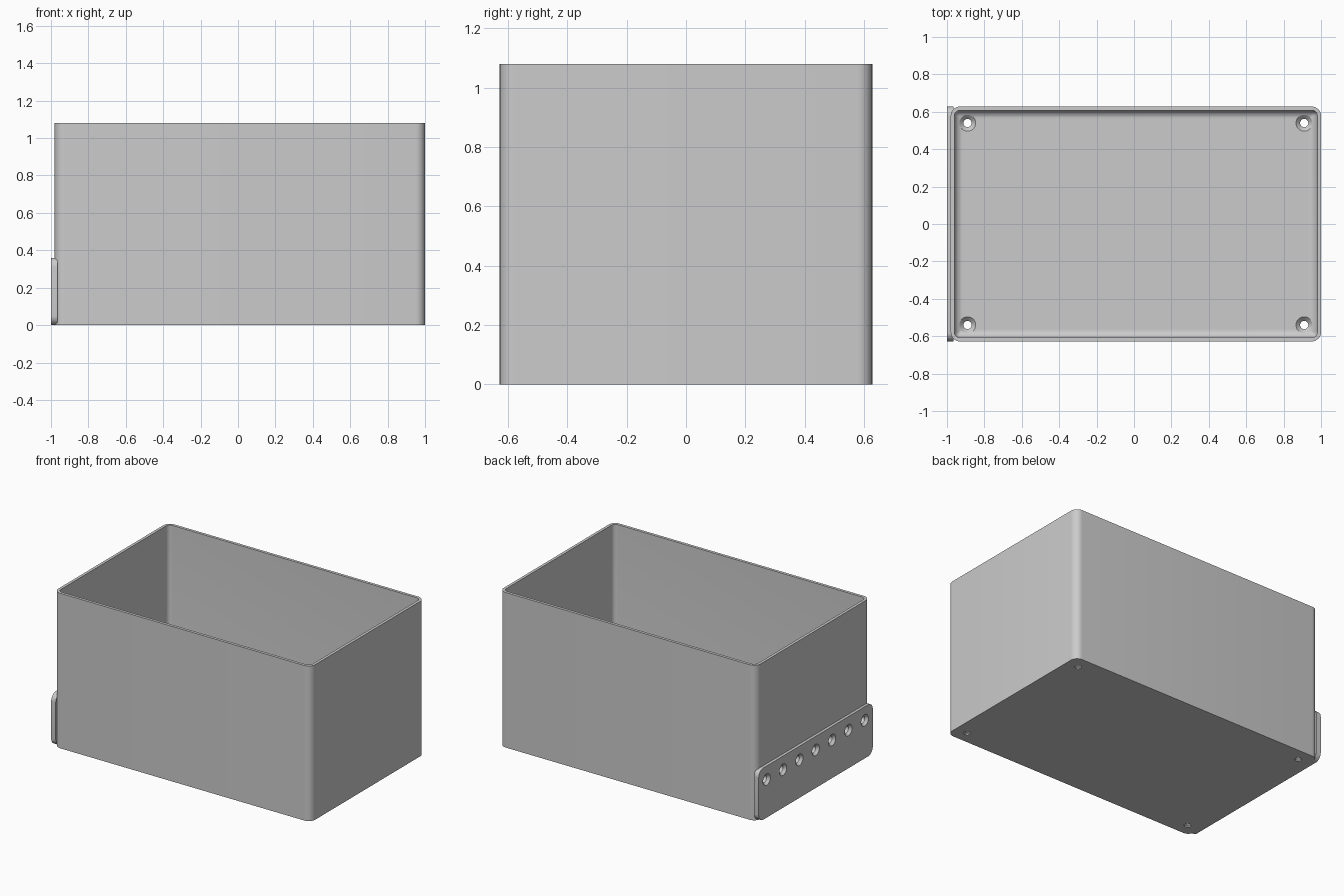
import bpy, bmesh, math
from mathutils import Matrix, Vector

if "Cube" in bpy.data.objects:
    bpy.data.objects.remove(bpy.data.objects["Cube"])

grey = bpy.data.materials.new("plain grey")
grey.diffuse_color = (0.6, 0.6, 0.6, 1)
grey.use_nodes = True
grey.node_tree.nodes["Principled BSDF"].inputs["Base Color"].default_value = grey.diffuse_color

CX, HX, HY, TOP = 0.01, 0.99, 0.628, 1.08   # box centre, half sizes, height
R, WALL, FLOOR, FILLET = 0.05, 0.02, 0.03, 0.045
SEG = 8


def rounded_rect(hx, hy, r):
    pts = []
    for k, (sx, sy) in enumerate([(1, 1), (-1, 1), (-1, -1), (1, -1)]):
        for i in range(SEG + 1):
            a = math.pi / 2 * (k + i / SEG)
            pts.append((sx * (hx - r) + r * math.cos(a), sy * (hy - r) + r * math.sin(a)))
    return pts


def finish(name, bm):
    bmesh.ops.recalc_face_normals(bm, faces=bm.faces)
    me = bpy.data.meshes.new(name)
    bm.to_mesh(me)
    bm.free()
    ob = bpy.data.objects.new(name, me)
    bpy.context.collection.objects.link(ob)
    me.materials.append(grey)
    return ob


def loft(name, rings):
    """Skin closed rings of equal length and cap both ends."""
    bm = bmesh.new()
    vs = [[bm.verts.new(p) for p in ring] for ring in rings]
    n = len(vs[0])
    for a, b in zip(vs, vs[1:]):
        for i in range(n):
            bm.faces.new((a[i], a[(i + 1) % n], b[(i + 1) % n], b[i]))
    bm.faces.new(vs[0])
    bm.faces.new(vs[-1])
    return finish(name, bm)


def screw_cutter(name, places, axis, profile):
    """Countersunk hole cutters; profile = (distance along axis, radius)."""
    bm = bmesh.new()
    turn = Vector((0, 0, 1)).rotation_difference(Vector(axis)).to_matrix()
    for p in places:
        rings = []
        for d, r in profile:
            rings.append([bm.verts.new(Vector(p) + turn @ Vector((
                r * math.cos(math.tau * i / 24), r * math.sin(math.tau * i / 24), d)))
                for i in range(24)])
        for a, b in zip(rings, rings[1:]):
            for i in range(24):
                bm.faces.new((a[i], a[(i + 1) % 24], b[(i + 1) % 24], b[i]))
        bm.faces.new(rings[0])
        bm.faces.new(rings[-1])
    ob = finish(name, bm)
    ob.hide_render = True
    ob.hide_viewport = True
    return ob


def boolean(ob, cutter, op='DIFFERENCE'):
    m = ob.modifiers.new(cutter.name, 'BOOLEAN')
    m.object, m.operation, m.solver = cutter, op, 'EXACT'


# open box: outer skin, rim, inner skin and filleted floor in one loft
def ring(inset, z):
    return [(CX + x, y, z) for x, y in rounded_rect(HX - inset, HY - inset, max(R - inset, 0.008))]


levels = [(0, 0), (0, TOP), (WALL, TOP)]
for i in range(SEG + 1):
    a = math.pi / 2 * i / SEG
    levels.append((WALL + FILLET * (1 - math.cos(a)), FLOOR + FILLET * (1 - math.sin(a))))
box = loft("open_box", [ring(*l) for l in levels])

# rounded rail plate on the left side
plate = loft("rail_plate", [[(x, y, z + 0.18) for y, z in rounded_rect(HY, 0.18, 0.05)]
                            for x in (-1, -0.965)])
# keep the plate from showing through the inside of the box wall
plate_trim = loft("plate_trim", [[(CX + x, y, z) for x, y in
                                  rounded_rect(HX - 0.01, HY - 0.01, R - 0.01)] for z in (-0.1, 0.5)])
plate_trim.hide_render = True
plate_trim.hide_viewport = True
boolean(plate, plate_trim)

# countersunk floor holes
floor_holes = screw_cutter(
    "floor_hole_cutter", [(CX + sx * 0.9, sy * 0.54, 0) for sx in (-1, 1) for sy in (-1, 1)],
    (0, 0, 1), [(-0.05, 0.022), (0.008, 0.022), (FLOOR, 0.044), (0.06, 0.044)])
boolean(box, floor_holes)

# row of seven countersunk holes through the rail
rail_holes = screw_cutter(
    "rail_hole_cutter", [(-1, 0.18 * i, 0.265) for i in range(-3, 4)],
    (1, 0, 0), [(-0.05, 0.04), (0, 0.04), (0.018, 0.025), (0.1, 0.025)])
boolean(plate, rail_holes)
boolean(box, rail_holes)

for ob in (box, plate):
    bpy.ops.object.select_all(action='DESELECT')
    ob.select_set(True)
    bpy.context.view_layer.objects.active = ob
    for m in list(ob.modifiers):
        bpy.ops.object.modifier_apply(modifier=m.name)
    bpy.ops.object.shade_smooth_by_angle(angle=math.radians(30))
for ob in (plate_trim, floor_holes, rail_holes):
    bpy.data.objects.remove(ob)
